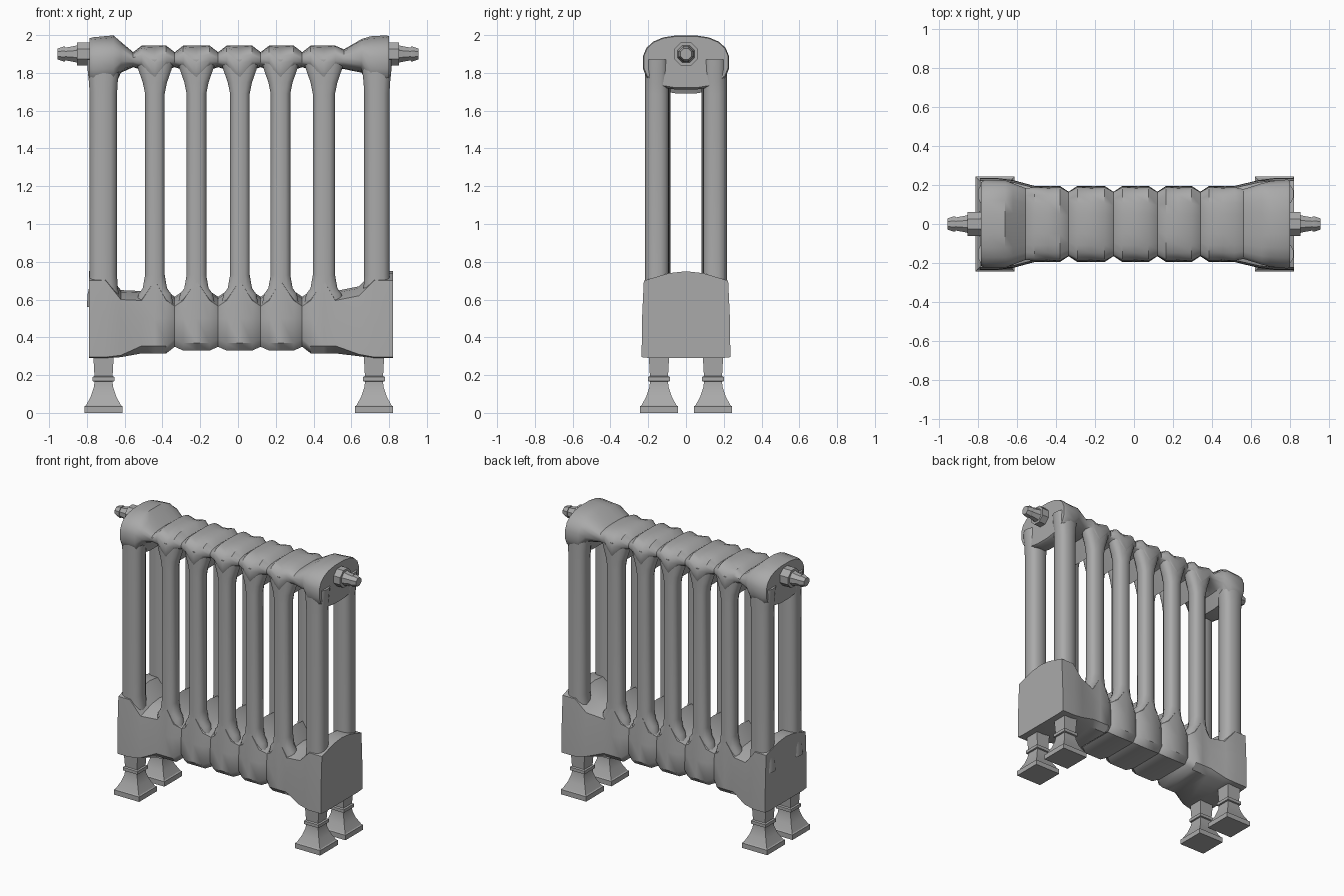
import bpy, bmesh, math

cube = bpy.data.objects.get("Cube")
if cube:
    bpy.data.objects.remove(cube, do_unlink=True)

iron = bpy.data.materials.new("grey iron")
iron.use_nodes = True
iron.diffuse_color = (0.4, 0.4, 0.4, 1)
iron.node_tree.nodes["Principled BSDF"].inputs["Base Color"].default_value = (0.4, 0.4, 0.4, 1)


def loft(name, rings, angle=40):
    """Skin a list of equal-length rings of 3D points and cap both ends."""
    bm = bmesh.new()
    rows = [[bm.verts.new(p) for p in ring] for ring in rings]
    n = len(rows[0])
    for a, b in zip(rows, rows[1:]):
        for i in range(n):
            j = (i + 1) % n
            bm.faces.new((a[i], a[j], b[j], b[i]))
    bm.faces.new(rows[0])
    bm.faces.new(rows[-1])
    bmesh.ops.recalc_face_normals(bm, faces=bm.faces)
    mesh = bpy.data.meshes.new(name)
    bm.to_mesh(mesh)
    bm.free()
    mesh.materials.append(iron)
    obj = bpy.data.objects.new(name, mesh)
    bpy.context.collection.objects.link(obj)
    bpy.ops.object.select_all(action="DESELECT")
    obj.select_set(True)
    bpy.context.view_layer.objects.active = obj
    bpy.ops.object.shade_smooth_by_angle(angle=math.radians(angle))
    return obj


def oval(rx, ry, power, count):
    """Rounded-box outline around the origin."""
    pts = []
    for k in range(count):
        t = 2 * math.pi * (k + 0.5) / count
        c, s = math.cos(t), math.sin(t)
        pts.append((rx * math.copysign(abs(c) ** (2 / power), c),
                    ry * math.copysign(abs(s) ** (2 / power), s)))
    return pts


def header_ring(x, w, low, high, power=2.8):
    mid, half = (low + high) / 2, (high - low) / 2
    return [(x, y, mid + z) for y, z in oval(w, half, power, 20)]


def base_ring(x, w, low, high, chamfer=0.04):
    side = [(0.8 * w, low), (w, low + chamfer), (0.99 * w, 0.5),
            (0.95 * w, high - 0.05), (0.09, high - 0.01)]
    outline = side + [(0, high)] + [(-y, z) for y, z in reversed(side)]
    return [(x, y, z) for y, z in outline]


centres = [-0.44, -0.22, 0.01, 0.225, 0.455]
grooves = [-0.555, -0.335, -0.105, 0.12, 0.34, 0.56]

# Upper header and lower base, both running the full length
header = [header_ring(-0.785, 0.215, 1.72, 1.985, 2.5),
          header_ring(-0.765, 0.228, 1.71, 1.99, 2.5),
          header_ring(-0.66, 0.226, 1.71, 2.0, 2.5),
          header_ring(-0.62, 0.21, 1.80, 1.965)]
base = [base_ring(-0.79, 0.235, 0.29, 0.75, 0.005),
        base_ring(-0.70, 0.235, 0.29, 0.75, 0.005),
        base_ring(-0.62, 0.225, 0.295, 0.65, 0.01)]
for i, c in enumerate(centres):
    left, right = grooves[i], grooves[i + 1]
    header.append(header_ring(left, 0.185 if i == 0 else 0.165, 1.83, 1.91))
    if i:
        base.append(base_ring(left, 0.165, 0.35, 0.615))
    for x, dip in ((left + 0.045, 0), (c, 1), (right - 0.045, 0)):
        header.append(header_ring(x, 0.19, 1.69 if dip else 1.815, 1.945))
        low = 0.315 if i in (0, 4) else 0.33
        base.append(base_ring(x, 0.195, low, 0.75 if dip else 0.645))
header += [header_ring(0.56, 0.18, 1.82, 1.925),
           header_ring(0.655, 0.21, 1.80, 1.98),
           header_ring(0.70, 0.222, 1.71, 1.995, 2.5),
           header_ring(0.785, 0.23, 1.71, 2.0, 2.5),
           header_ring(0.80, 0.225, 1.72, 1.995, 2.5)]
base += [base_ring(0.64, 0.225, 0.30, 0.67, 0.01),
         base_ring(0.72, 0.235, 0.29, 0.75, 0.005),
         base_ring(0.82, 0.235, 0.29, 0.75, 0.005)]
loft("upper_header", header)
loft("lower_base", base)


# Columns, in front and back pairs
def column(name, x, y, rx, ry, flare):
    levels = [(0.56, 1.0), (0.63, 0.7), (0.66, 0.25), (0.73, 0),
              (1.69, 0), (1.75, 0.25), (1.82, 0.75), (1.87, 1.0)]
    loft(name, [[(x + px, y + py, z) for px, py in oval(rx + flare * f, ry, 2.6, 14)]
                for z, f in levels])


for side, sign in (("front", -1), ("back", 1)):
    for i, c in enumerate(centres):
        column(f"{side}_column_{i + 1}", c, sign * 0.134,
               0.06 if i == 4 else 0.053, 0.052, 0.05)
    column(f"{side}_right_end_column", -0.713, sign * 0.153, 0.074, 0.064, 0.015)
    column(f"{side}_left_end_column", 0.735, sign * 0.153, 0.068, 0.064, 0.015)

# Stepped pipe fittings at each end
steps = [(0.74, 0.067), (0.852, 0.067), (0.852, 0.05), (0.865, 0.046), (0.915, 0.036),
         (0.915, 0.042), (0.925, 0.042), (0.955, 0.031)]
for side, sign in (("right", -1), ("left", 1)):
    loft(f"{side}_pipe_fitting",
         [[(sign * x, y, 1.9 + z) for y, z in oval(r, r, 2, 8)] for x, r in steps], 30)

# Square turned feet
foot = [(0, 0.1), (0.035, 0.1), (0.04, 0.092), (0.09, 0.066), (0.14, 0.05), (0.165, 0.048),
        (0.168, 0.058), (0.19, 0.058), (0.195, 0.048), (0.23, 0.05), (0.32, 0.055)]
for side, x in (("right", -0.712), ("left", 0.72)):
    for end, y in (("front", -0.143), ("back", 0.143)):
        loft(f"{end}_{side}_foot",
             [[(x + r * a, y + r * b, z) for a, b in ((1, 1), (-1, 1), (-1, -1), (1, -1))]
              for z, r in foot], 30)
